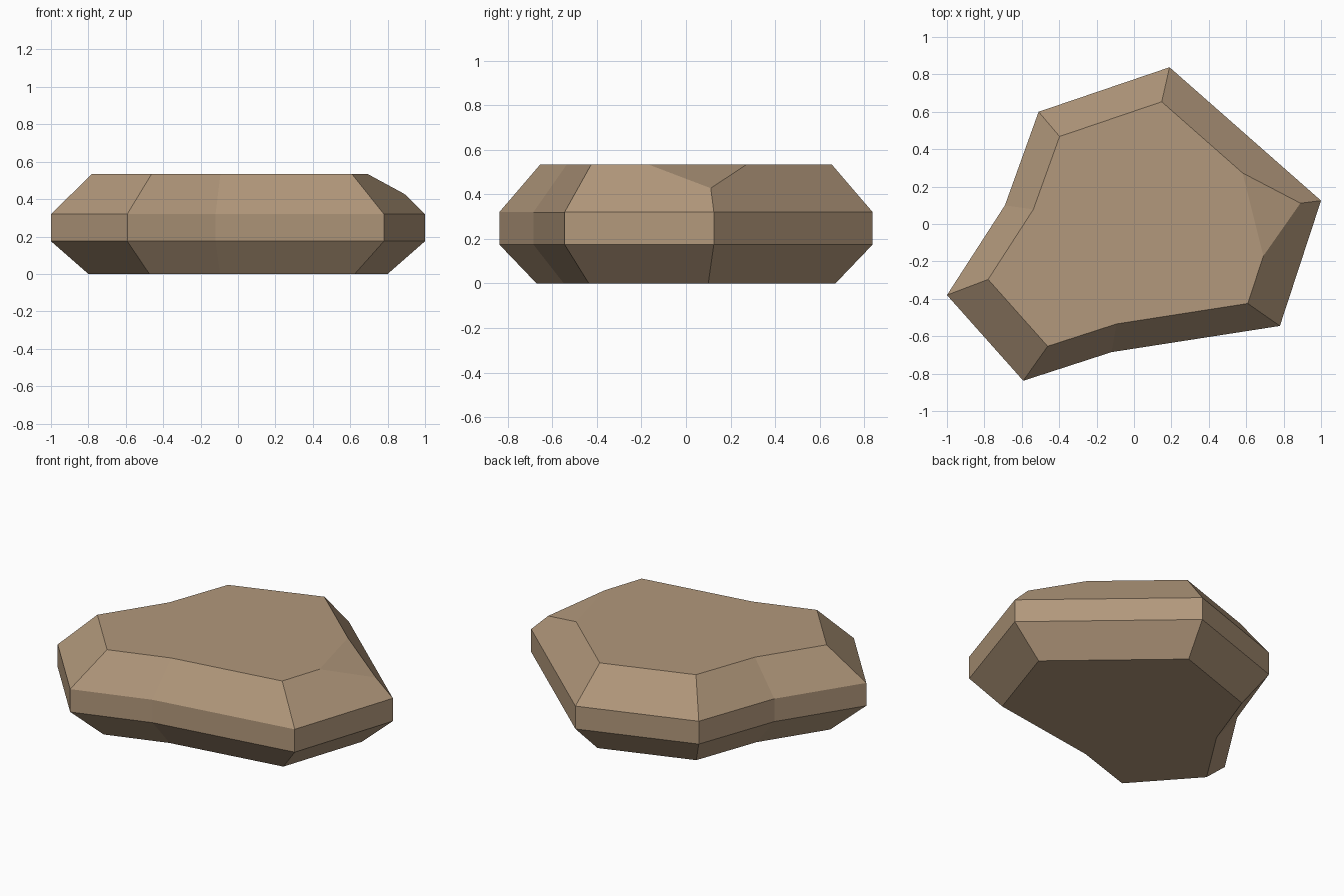
import bpy, bmesh
from mathutils import Vector

if "Cube" in bpy.data.objects:
    bpy.data.objects.remove(bpy.data.objects["Cube"])

# Stone outline at its widest, counter-clockwise from above
outline = [(1.0, 0.125), (0.19, 0.838), (-0.51, 0.60), (-0.69, 0.10),
           (-1.0, -0.38), (-0.592, -0.838), (-0.12, -0.685), (0.78, -0.545)]
# (height, scale) of each ring: tapered base, straight band, tapered top
levels = [(0.0, 0.80), (0.175, 1.0), (0.32, 1.0), (0.535, 0.78)]

bm = bmesh.new()
rings = [[bm.verts.new((x * s, y * s, z)) for x, y in outline] for z, s in levels]
n = len(outline)
for low, high in zip(rings, rings[1:]):
    for i in range(n):
        j = (i + 1) % n
        bm.faces.new((low[i], low[j], high[j], high[i]))
bm.faces.new(rings[0][::-1])
bm.faces.new(rings[-1])

# Chipped corner on the top right: slice it off and close the cut
a, b, c = Vector((0.58, 0.277, 0.535)), Vector((0.69, -0.163, 0.535)), Vector((0.89, 0.112, 0.4275))
normal = (b - a).cross(c - a).normalized()
if normal.z < 0:
    normal.negate()
cut = bmesh.ops.bisect_plane(bm, geom=bm.verts[:] + bm.edges[:] + bm.faces[:],
                             plane_co=a, plane_no=normal, clear_outer=True)
bmesh.ops.holes_fill(bm, edges=[e for e in bm.edges if e.is_boundary], sides=0)
bmesh.ops.recalc_face_normals(bm, faces=bm.faces[:])

mesh = bpy.data.meshes.new("flat_stone")
bm.to_mesh(mesh)
bm.free()
stone = bpy.data.objects.new("flat_stone", mesh)
bpy.context.collection.objects.link(stone)

# Single tan stone colour
tan = bpy.data.materials.new("tan_stone")
tan.diffuse_color = (0.445, 0.315, 0.20, 1)
tan.use_nodes = True
tan.node_tree.nodes["Principled BSDF"].inputs["Base Color"].default_value = tan.diffuse_color
mesh.materials.append(tan)
